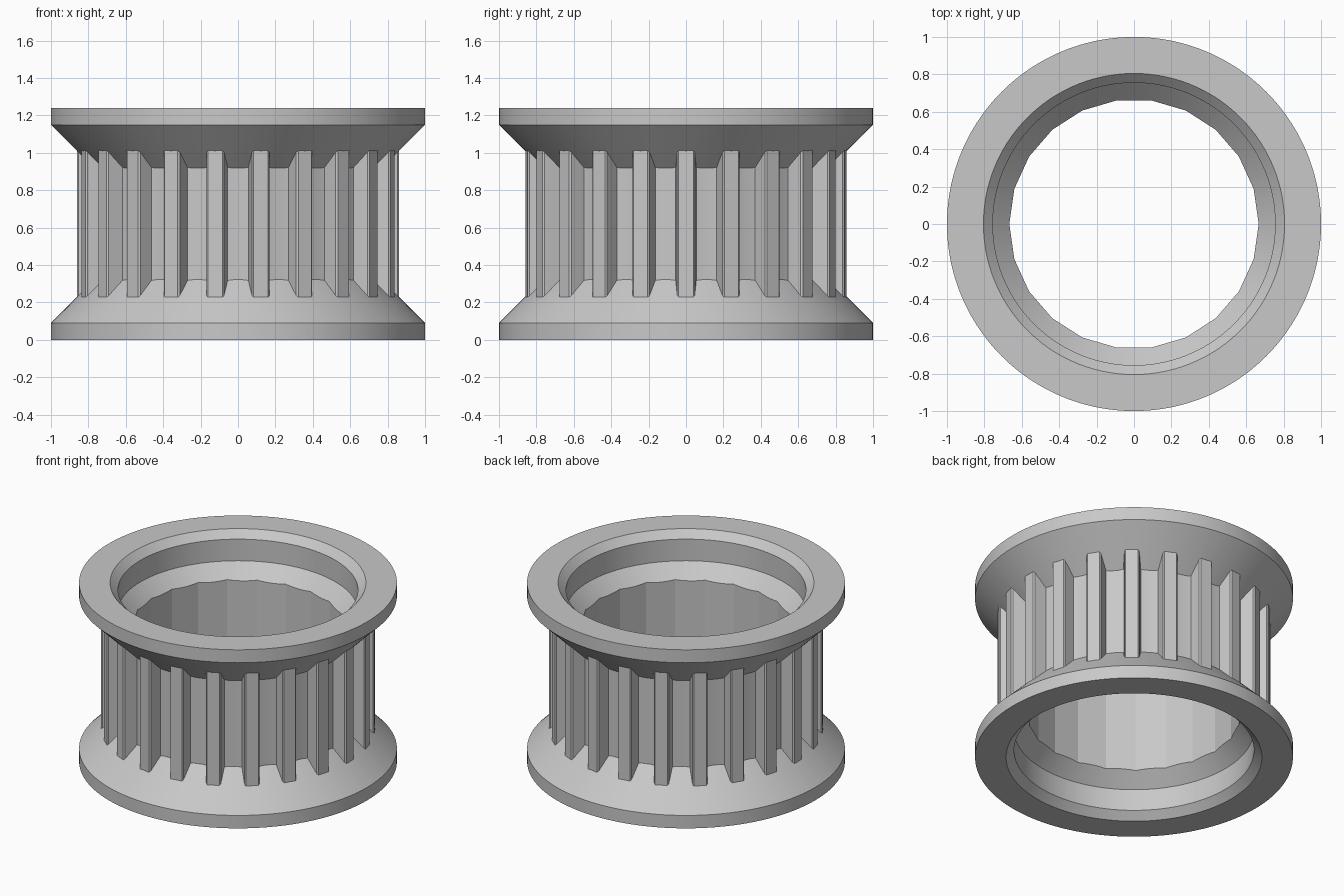
import bpy, bmesh
from math import cos, sin, radians, pi, atan2, hypot, degrees

cube = bpy.data.objects.get("Cube")
if cube:
    bpy.data.objects.remove(cube, do_unlink=True)

TEETH = 22
PITCH = 2 * pi / TEETH
HEIGHT = 1.24
ROOT = 0.77           # radius at the slot corners
BORE = 0.66           # distance from the axis to a bore facet
SLOT = PITCH / 2      # angle of the slot middle from the tooth middle

grey = bpy.data.materials.new("plain_grey")
grey.use_nodes = True
grey.diffuse_color = (0.58, 0.58, 0.58, 1)
grey.node_tree.nodes["Principled BSDF"].inputs["Base Color"].default_value = grey.diffuse_color


def outline():
    """Half a tooth and half a slot as (angle, outer radius)."""
    half_tooth = [(0.861, 0), (0.861, 0.039), (0.852, 0.047), (ROOT, 0.055)]
    points = [(atan2(y, x), hypot(x, y)) for x, y in half_tooth]
    corner = points[-1][0]
    flat = ROOT * cos(SLOT - corner)
    for part in (0.5, 1):
        a = corner + (SLOT - corner) * part
        points.append((a, flat / cos(SLOT - a)))
    points[0] = (0, 0.861)
    return points


def section(outer):
    """Upper half of the wall section, from the toothed face over the flange to the bore."""
    def make(angle):
        bore = BORE / cos(SLOT - abs(angle))
        return [(outer, 0.15 + outer), (1, 1.15), (1, HEIGHT), (0.805, HEIGHT),
                (0.755, 1.19), (0.755, 1.04), (bore, 0.285 + bore)]
    return make


# One pitch of the outline, mirrored about the tooth middle
half = outline()
pitch = [(-a, r) for a, r in reversed(half[1:-1])] + half

# Pulley: the wall section swept round the axis, mirrored top to bottom
bm = bmesh.new()
rings = []
for tooth in range(TEETH):
    for angle, outer in pitch:
        upper = section(outer)(angle)
        loop = upper + [(r, HEIGHT - z) for r, z in reversed(upper)]
        turn = tooth * PITCH + angle
        rings.append([bm.verts.new((r * cos(turn), r * sin(turn), z)) for r, z in loop])

for i, ring in enumerate(rings):
    after = rings[(i + 1) % len(rings)]
    for j in range(len(ring)):
        k = (j + 1) % len(ring)
        bm.faces.new((ring[j], after[j], after[k], ring[k]))
bmesh.ops.recalc_face_normals(bm, faces=bm.faces)

mesh = bpy.data.meshes.new("toothed_pulley")
bm.to_mesh(mesh)
bm.free()
mesh.materials.append(grey)
pulley = bpy.data.objects.new("toothed_pulley", mesh)
bpy.context.collection.objects.link(pulley)

# Round flanges stay smooth, teeth and bore facets stay crisp
bpy.ops.object.select_all(action="DESELECT")
pulley.select_set(True)
bpy.context.view_layer.objects.active = pulley
bpy.ops.object.shade_smooth_by_angle(angle=radians(12))
